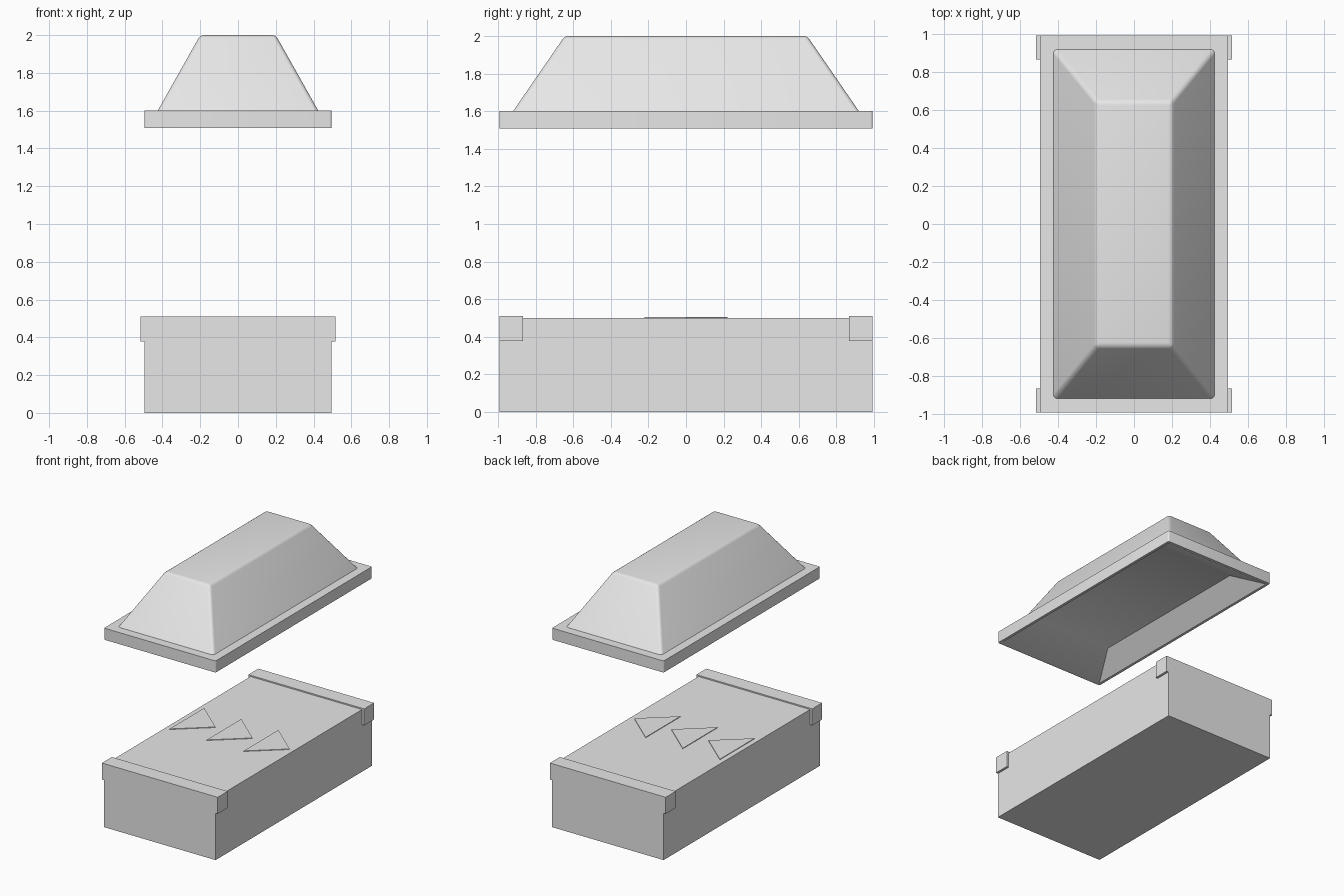
import bpy, bmesh

cube = bpy.data.objects.get("Cube")
if cube:
    bpy.data.objects.remove(cube, do_unlink=True)

GREY = (0.8, 0.8, 0.8, 1.0)
grey = bpy.data.materials.new("light_grey")
grey.use_nodes = True
grey.diffuse_color = GREY
shader = next(n for n in grey.node_tree.nodes if n.type == 'BSDF_PRINCIPLED')
shader.inputs["Base Color"].default_value = GREY

HALF_X, HALF_Y = 0.496, 0.993


def finish(name, bm, smooth=False):
    """Turn a bmesh into a named grey object."""
    mesh = bpy.data.meshes.new(name)
    bm.to_mesh(mesh)
    bm.free()
    mesh.materials.append(grey)
    obj = bpy.data.objects.new(name, mesh)
    bpy.context.collection.objects.link(obj)
    if smooth:
        bpy.ops.object.select_all(action='DESELECT')
        obj.select_set(True)
        bpy.context.view_layer.objects.active = obj
        bpy.ops.object.shade_smooth_by_angle()
    return obj


def loft(sections, cap_start=False, cap_end=False):
    """Join a chain of rectangles given as (half x, half y, z)."""
    bm = bmesh.new()
    rings = [[bm.verts.new((sx * hx, sy * hy, z))
              for sx, sy in ((-1, -1), (1, -1), (1, 1), (-1, 1))]
             for hx, hy, z in sections]
    for low, high in zip(rings, rings[1:]):
        for i in range(4):
            j = (i + 1) % 4
            bm.faces.new((low[i], low[j], high[j], high[i]))
    if cap_start:
        bm.faces.new(rings[0][::-1])
    if cap_end:
        bm.faces.new(rings[-1])
    return bm


def round_edges(bm, rule, radius):
    edges = [e for e in bm.edges if rule(*e.verts)]
    bmesh.ops.bevel(bm, geom=edges, offset=radius, segments=4,
                    profile=0.5, affect='EDGES')


# Box body
finish("box_body", loft([(HALF_X, HALF_Y, 0), (HALF_X, HALF_Y, 0.5)], True, True))

# End bands wrapping the top of both short ends
for name, side in (("front_band", -1), ("back_band", 1)):
    bm = loft([(0.515, 0.063, 0.377), (0.515, 0.063, 0.51)], True, True)
    bmesh.ops.translate(bm, verts=bm.verts, vec=(0, side * (HALF_Y - 0.063), 0))
    finish(name, bm)

# Three thin arrowheads on the box top
for number, x in enumerate((-0.33, 0, 0.33), 1):
    bm = bmesh.new()
    outline = [(x - 0.125, -0.22), (x + 0.13, 0), (x - 0.125, 0.22)]
    base = bm.faces.new([bm.verts.new((px, py, 0.498)) for px, py in outline])
    top = bmesh.ops.extrude_face_region(bm, geom=[base])["geom"]
    bmesh.ops.translate(bm, vec=(0, 0, 0.007),
                        verts=[v for v in top if isinstance(v, bmesh.types.BMVert)])
    bmesh.ops.recalc_face_normals(bm, faces=bm.faces)
    finish(f"arrowhead_{number}", bm)

# Lid rim with the shallow recess underneath
rim = loft([(0.34, 0.71, 1.645), (0.475, 0.97, 1.507), (HALF_X, HALF_Y, 1.507),
            (HALF_X, HALF_Y, 1.6), (0.40, 0.89, 1.6)], cap_start=True)
round_edges(rim, lambda a, b: abs(a.co.x - b.co.x) < 0.001
            and abs(a.co.y - b.co.y) < 0.001, 0.012)
finish("lid_rim", rim, smooth=True)

# Tapered lid crown with softened edges
crown = loft([(0.425, 0.92, 1.6), (0.2, 0.645, 2.0)], cap_end=True)
round_edges(crown, lambda a, b: max(a.co.z, b.co.z) > 1.9, 0.02)
finish("lid_crown", crown, smooth=True)
